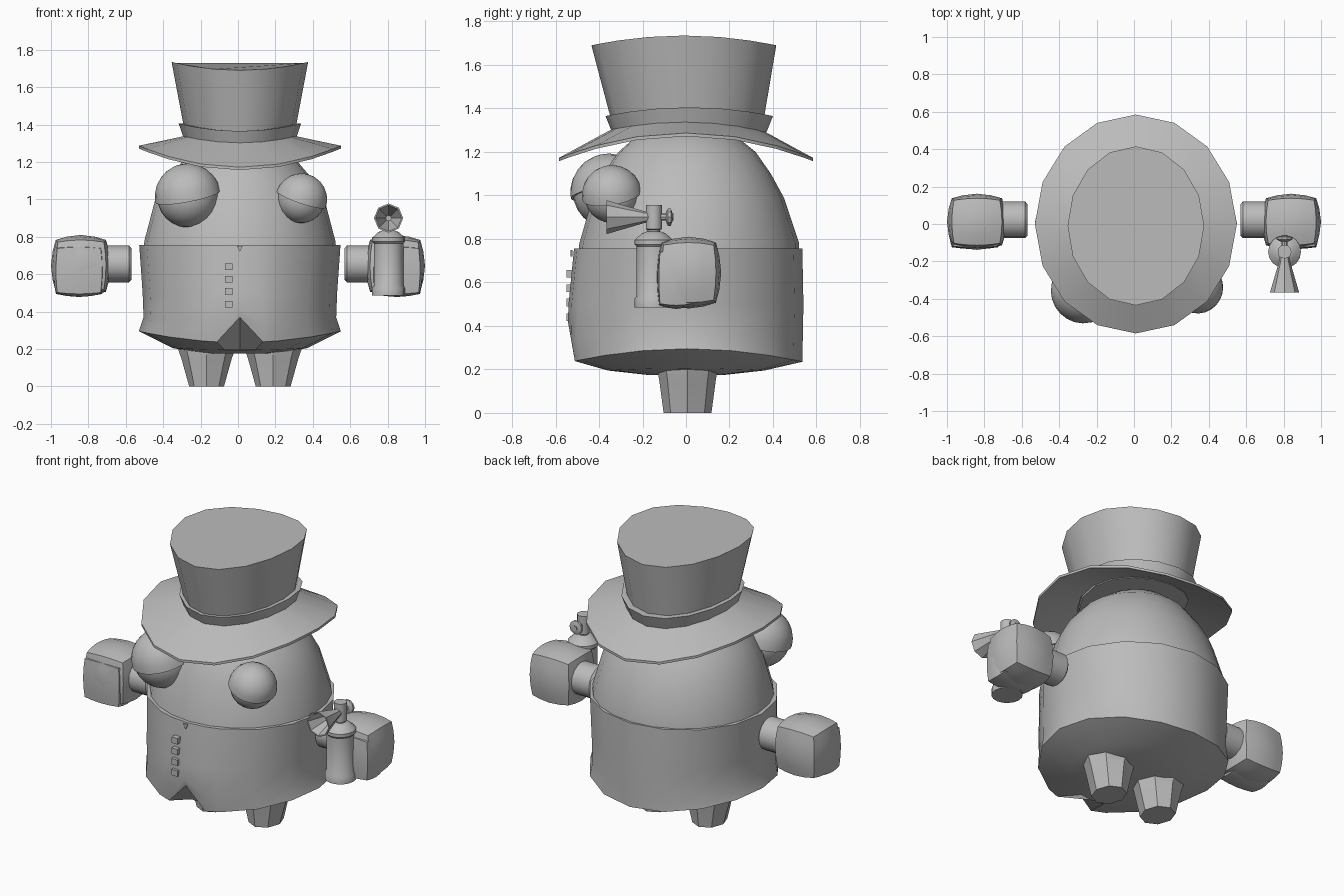
import bpy, bmesh, math
from mathutils import Matrix, Vector

if "Cube" in bpy.data.objects:
    bpy.data.objects.remove(bpy.data.objects["Cube"])

grey = bpy.data.materials.new("plain grey")
grey.diffuse_color = (0.5, 0.5, 0.5, 1)
grey.use_nodes = True
grey.node_tree.nodes["Principled BSDF"].inputs["Base Color"].default_value = grey.diffuse_color


def finish(name, bm, angle=32):
    bmesh.ops.recalc_face_normals(bm, faces=bm.faces)
    me = bpy.data.meshes.new(name)
    bm.to_mesh(me)
    bm.free()
    ob = bpy.data.objects.new(name, me)
    bpy.context.collection.objects.link(ob)
    me.materials.append(grey)
    bpy.ops.object.select_all(action='DESELECT')
    ob.select_set(True)
    bpy.context.view_layer.objects.active = ob
    if angle:
        bpy.ops.object.shade_smooth_by_angle(angle=math.radians(angle))
    return ob


def loft(name, rings, centre=(0, 0, 0), angles=16, matrix=None, closed=False, angle=32, tweak=None):
    """Stack of elliptical rings (rx, ry, z, droop towards front and back, y shift)."""
    if isinstance(angles, int):
        angles = [2 * math.pi * i / angles for i in range(angles)]
    n = len(angles)
    bm = bmesh.new()
    loops = []
    for k, (rx, ry, z, droop, dy) in enumerate(rings):
        loop = []
        for a in angles:
            p = Vector((rx * math.cos(a), dy + ry * math.sin(a), z - droop * math.sin(a) ** 2))
            if tweak:
                tweak(k, a, p)
            loop.append(bm.verts.new(p))
        loops.append(loop)
    pairs = list(zip(loops, loops[1:])) + ([(loops[-1], loops[0])] if closed else [])
    for lo, hi in pairs:
        for i in range(n):
            j = (i + 1) % n
            bm.faces.new((lo[i], lo[j], hi[j], hi[i]))
    if not closed:
        bm.faces.new(loops[0])
        bm.faces.new(loops[-1])
    if matrix:
        bm.transform(matrix)
    bm.transform(Matrix.Translation(centre))
    return finish(name, bm, angle)


def lathe(name, profile, centre, seg=16, matrix=None, **kw):
    return loft(name, [(r, r, t, 0, 0) for r, t in profile], centre, seg, matrix, **kw)


def rounded_box(name, centre, half, roundness, cuts=3):
    bm = bmesh.new()
    bmesh.ops.create_cube(bm, size=2)
    bmesh.ops.subdivide_edges(bm, edges=bm.edges[:], cuts=cuts, use_grid_fill=True)
    for v in bm.verts:
        q = v.co.lerp(v.co.normalized(), roundness)
        v.co = Vector(centre) + Vector([q[i] * half[i] for i in range(3)])
    return finish(name, bm)


X = 0.01  # body centre line

# Hat: brim, band, crown
loft("hat_brim", [(0.29, 0.34, 1.315, 0.035, 0), (0.54, 0.585, 1.272, 0.115, 0),
                  (0.54, 0.585, 1.287, 0.115, 0), (0.29, 0.34, 1.34, 0.035, 0)], (X, 0, 0), closed=True)
loft("hat_band", [(0.30, 0.355, 1.325, 0.035, 0.015), (0.327, 0.385, 1.405, 0.04, 0.015),
                  (0.30, 0.355, 1.405, 0.04, 0.015)], (X, 0, 0))
loft("hat_crown", [(0.285, 0.335, 1.31, 0.035, 0.01), (0.365, 0.425, 1.735, 0.045, -0.01)], (X, 0, 0))

# Egg-shaped head
loft("head", [(0.52, 0.51, 0.70, 0, 0.01), (0.51, 0.505, 0.78, 0, 0.015), (0.455, 0.44, 0.99, 0, 0.01),
              (0.395, 0.385, 1.10, 0, 0.005), (0.31, 0.315, 1.20, 0, 0.005),
              (0.2, 0.22, 1.28, 0, 0), (0.1, 0.1, 1.31, 0, 0)], (X, 0, 0), angles=24)

# Vest with a notch cut in the front hem and a bulging underside
FRONT = -math.pi / 2
hem = sorted([2 * math.pi * i / 16 - math.pi for i in range(16)]
             + [FRONT - 0.23, FRONT + 0.23])


def notch(k, a, p):
    if abs(a - FRONT) < 0.01:
        if k == 2:
            p.z = 0.37
        elif k == 3:
            p.z = 0.42


loft("vest", [(0.18, 0.18, 0.175, 0, 0), (0.36, 0.36, 0.205, 0.01, 0), (0.54, 0.53, 0.295, 0.06, 0.005),
              (0.515, 0.54, 0.37, 0.03, -0.003), (0.52, 0.54, 0.5, 0, 0), (0.538, 0.525, 0.755, 0, 0.01),
              (0.51, 0.505, 0.755, 0, 0.01)], (X, 0, 0), angles=hem, tweak=notch, angle=35)

# Collar nick and buttons
bm = bmesh.new()
tri = [bm.verts.new((X + x, -0.522, z)) for x, z in ((-0.015, 0.75), (0.015, 0.75), (0, 0.72))]
top = bmesh.ops.extrude_face_region(bm, geom=[bm.faces.new(tri)])["geom"]
bmesh.ops.translate(bm, vec=(0, -0.008, 0), verts=[g for g in top if isinstance(g, bmesh.types.BMVert)])
finish("collar_nick", bm, 0)
for i, z in enumerate((0.64, 0.573, 0.507, 0.44)):
    rounded_box(f"button_{i + 1}", (-0.05, -0.532, z), (0.02, 0.018, 0.018), 0.0, 0)

# Legs, sleeves and fists
turn_x = Matrix.Rotation(math.pi / 2, 4, 'Y')
for side, s in (("left", -1), ("right", 1)):
    loft(f"{side}_leg", [(0.093, 0.11, 0, 0, 0), (0.135, 0.13, 0.15, 0, 0), (0.17, 0.148, 0.25, 0, 0),
                         (0.17, 0.15, 0.28, 0, 0)], (X + s * 0.178, 0.007, 0), angles=8, angle=40)
    x0 = 0.57 * s
    lathe(f"{side}_sleeve", [(0.085, 0), (0.098, 0.012 * s), (0.098, 0.2 * s)], (x0, 0.022, 0.655),
          16, turn_x)
    rounded_box(f"{side}_fist", (s * 0.84, 0.012, 0.645), (0.16, 0.15, 0.165), 0.55)
    rounded_box(f"{side}_fingers", (s * 0.85, -0.045, 0.62), (0.14, 0.09, 0.142), 0.4)

# Eyes with drooping lids: tilt is the slope of the lid edge across x
for side, c, r, tilt in (("left", (-0.268, -0.355, 1.015), 0.165, 0.19),
                         ("right", (0.338, -0.34, 1.0), 0.127, -0.34)):
    bm = bmesh.new()
    bmesh.ops.create_uvsphere(bm, u_segments=24, v_segments=12, radius=r, matrix=Matrix.Translation(c))
    finish(f"{side}_eye", bm, 40)
    bm = bmesh.new()
    bmesh.ops.create_uvsphere(bm, u_segments=24, v_segments=12, radius=r + 0.012)
    cut = bmesh.ops.bisect_plane(bm, geom=bm.verts[:] + bm.edges[:] + bm.faces[:], dist=1e-5,
                                 plane_co=(0, 0, 0), plane_no=(0, 0, 1), clear_inner=True)
    bmesh.ops.holes_fill(bm, edges=[e for e in bm.edges if e.is_boundary], sides=0)
    normal = Vector((-tilt, -0.17, 1)).normalized()
    bm.transform(Matrix.Translation(c) @ Vector((0, 0, 1)).rotation_difference(normal).to_matrix().to_4x4())
    finish(f"{side}_eyelid", bm, 40)

# Hand horn: canister, neck, flared bell and knob
H = (0.805, -0.148, 0)
lathe("horn_canister", [(0.088, 0.485), (0.088, 0.525), (0.079, 0.54), (0.079, 0.765), (0.088, 0.775),
                        (0.088, 0.795), (0.055, 0.825), (0.03, 0.835)], H)
lathe("horn_neck", [(0.028, 0.82), (0.028, 0.84), (0.037, 0.845), (0.037, 0.957)], H, 12)
to_front = Matrix.Rotation(math.pi / 2, 4, 'X')
lathe("horn_bell", [(0.026, 0.0), (0.026, 0.04), (0.078, 0.218), (0.07, 0.218), (0.015, 0.06)],
      (0.805, -0.148, 0.9), 8, to_front, angle=20)
lathe("horn_stem", [(0.016, 0), (0.016, -0.09)], (0.805, -0.148, 0.9), 8, to_front)
lathe("horn_knob", [(0.022, -0.055), (0.042, -0.065), (0.042, -0.078), (0.022, -0.085)],
      (0.805, -0.148, 0.9), 10, to_front)
